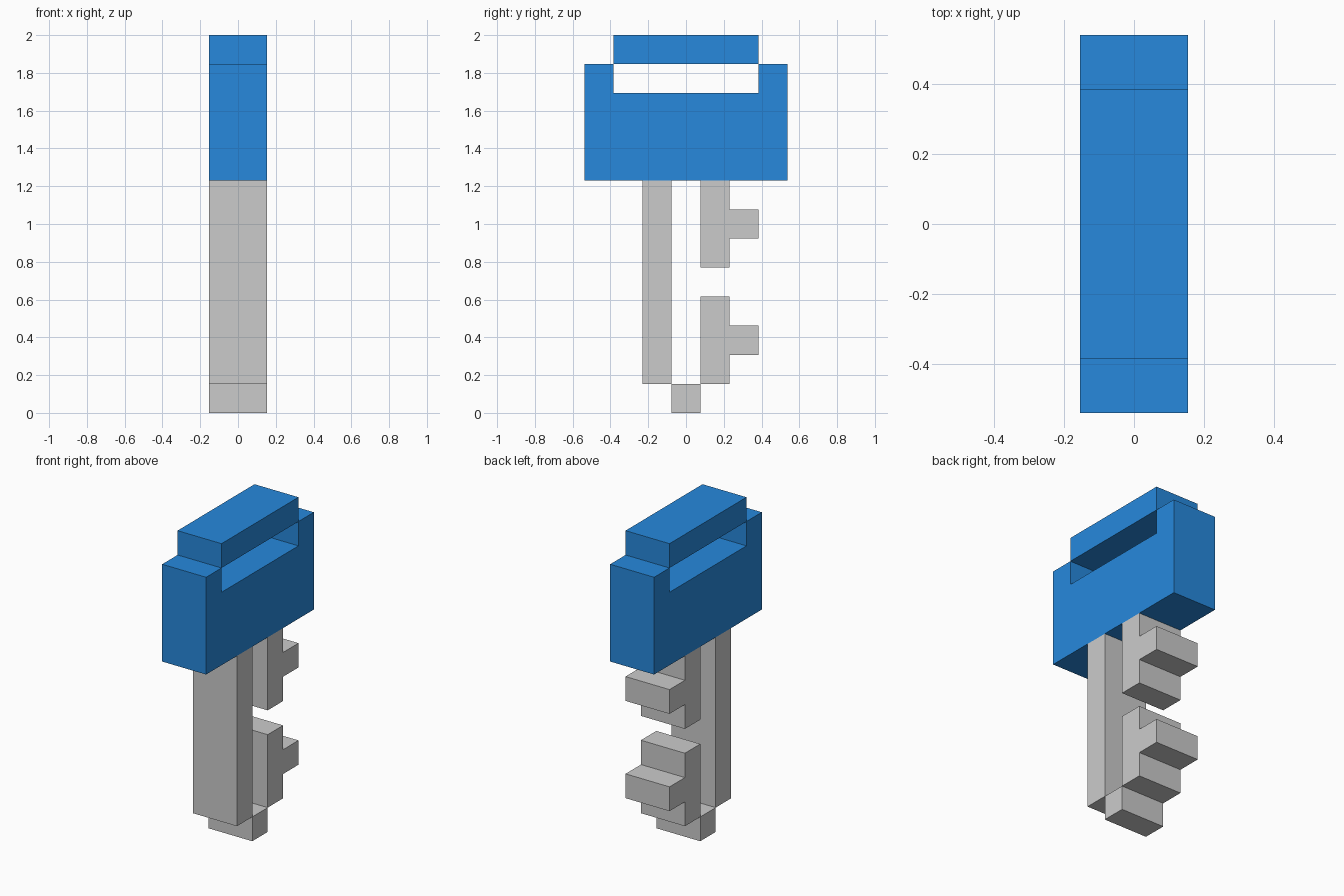
import bpy
import bmesh

if "Cube" in bpy.data.objects:
    bpy.data.objects.remove(bpy.data.objects["Cube"])

U = 2 / 13  # one grid cell: the key is 13 cells tall and 2 cells thick

blue = bpy.data.materials.new("blue")
blue.diffuse_color = (0.02, 0.25, 0.72, 1)
blue.use_nodes = True
blue.node_tree.nodes["Principled BSDF"].inputs["Base Color"].default_value = blue.diffuse_color


def slab(name, profile, material=None):
    """Extrude a (y, z) profile, given in cells, across the key's thickness."""
    bm = bmesh.new()
    face = bm.faces.new([bm.verts.new((-U, y * U, z * U)) for y, z in profile])
    side = bmesh.ops.extrude_face_region(bm, geom=[face])
    verts = [v for v in side["geom"] if isinstance(v, bmesh.types.BMVert)]
    bmesh.ops.translate(bm, verts=verts, vec=(2 * U, 0, 0))
    bmesh.ops.recalc_face_normals(bm, faces=bm.faces)
    mesh = bpy.data.meshes.new(name)
    bm.to_mesh(mesh)
    bm.free()
    if material:
        mesh.materials.append(material)
    obj = bpy.data.objects.new(name, mesh)
    bpy.context.collection.objects.link(obj)
    return obj


def rect(y0, y1, z0, z1):
    return [(y0, z0), (y1, z0), (y1, z1), (y0, z1)]


# Blue handle: notched grip with a bar closing the slot
slab("grip", [(-3.5, 8), (3.5, 8), (3.5, 12), (2.5, 12),
              (2.5, 11), (-2.5, 11), (-2.5, 12), (-3.5, 12)], blue)
slab("grip_top_bar", rect(-2.5, 2.5, 12, 13), blue)

# Grey blade: long spine and tip
slab("blade_spine", rect(-1.5, -0.5, 1, 8))
slab("blade_tip", rect(-0.5, 0.5, 0, 1))

# Two toothed bits on the other edge of the blade
for name, z in (("lower_bit", 1), ("upper_bit", 5)):
    slab(name, [(0.5, z), (1.5, z), (1.5, z + 1), (2.5, z + 1),
                (2.5, z + 2), (1.5, z + 2), (1.5, z + 3), (0.5, z + 3)])
